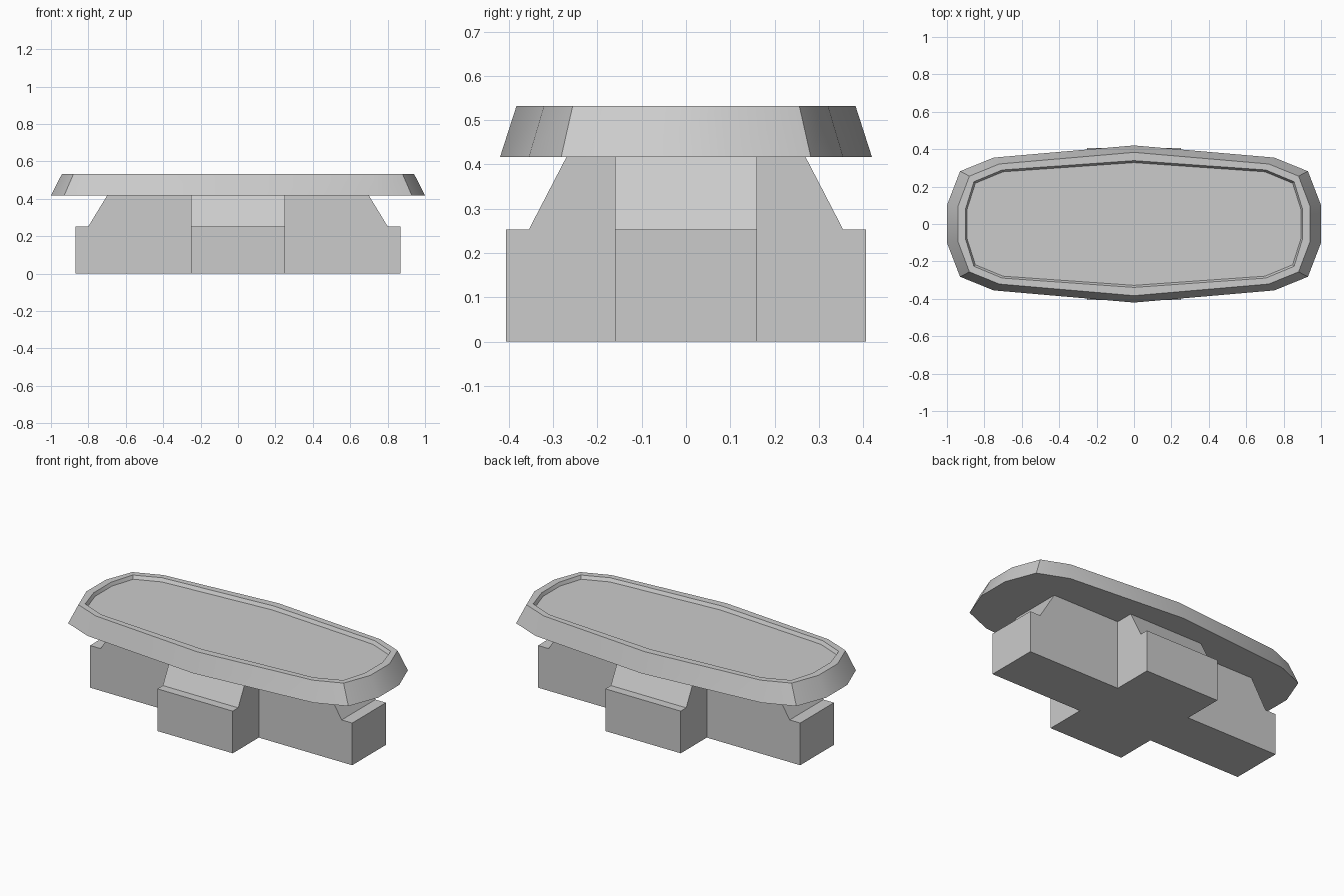
import bpy, bmesh
from mathutils import Vector

if "Cube" in bpy.data.objects:
    bpy.data.objects.remove(bpy.data.objects["Cube"])


def make_object(name, bm):
    bmesh.ops.recalc_face_normals(bm, faces=bm.faces)
    mesh = bpy.data.meshes.new(name)
    bm.to_mesh(mesh)
    bm.free()
    obj = bpy.data.objects.new(name, mesh)
    bpy.context.collection.objects.link(obj)
    return obj


def outline(quarter):
    """Mirror a quarter outline (end to side middle) into a full loop."""
    half = quarter + [(-x, y) for x, y in reversed(quarter[:-1])]
    return half + [(x, -y) for x, y in reversed(half)]


def stacked_rings(name, rings):
    bm = bmesh.new()
    loops = [[bm.verts.new((x, y, z)) for x, y in outline(q)] for z, q in rings]
    for a, b in zip(loops, loops[1:]):
        for i in range(len(a)):
            j = (i + 1) % len(a)
            bm.faces.new((a[i], a[j], b[j], b[i]))
    bm.faces.new(loops[0][::-1])
    bm.faces.new(loops[-1])
    return make_object(name, bm)


def stepped_bar(name, foot, shoulder, top, half_width, along_y=False):
    """Extrude a stepped, tapering profile across the bar's width."""
    right = [(foot, 0), (foot, 0.253), (shoulder, 0.253), (top, 0.417)]
    profile = right + [(-u, z) for u, z in reversed(right)]
    bm = bmesh.new()
    pts = [(half_width, u, z) if along_y else (u, -half_width, z) for u, z in profile]
    face = bm.faces.new([bm.verts.new(p) for p in pts])
    ext = bmesh.ops.extrude_face_region(bm, geom=[face])
    move = Vector((-2 * half_width, 0, 0)) if along_y else Vector((0, 2 * half_width, 0))
    bmesh.ops.translate(bm, vec=move,
                        verts=[v for v in ext["geom"] if isinstance(v, bmesh.types.BMVert)])
    return make_object(name, bm)


# Cross-shaped base: two stepped bars merged into one solid
base = stepped_bar("cross_base", 0.87, 0.80, 0.70, 0.16)
cross_bar = stepped_bar("cross_bar_helper", 0.407, 0.355, 0.27, 0.25, along_y=True)
cross_bar.hide_render = True
union = base.modifiers.new("union", "BOOLEAN")
union.operation = "UNION"
union.solver = "EXACT"
union.object = cross_bar
bpy.context.view_layer.objects.active = base
base.select_set(True)
bpy.ops.object.modifier_apply(modifier="union")
bpy.data.objects.remove(cross_bar)
base.select_set(False)

# Table top: sloped edge, flat rim and shallow recess
table_top = stacked_rings("table_top", [
    (0.417, [(1.0, 0.10), (0.93, 0.282), (0.75, 0.355), (0, 0.42)]),
    (0.532, [(0.942, 0.092), (0.88, 0.256), (0.72, 0.321), (0, 0.383)]),
    (0.532, [(0.90, 0.083), (0.856, 0.226), (0.705, 0.289), (0, 0.339)]),
    (0.512, [(0.892, 0.08), (0.848, 0.218), (0.70, 0.279), (0, 0.328)]),
])
table_top.select_set(True)
bpy.context.view_layer.objects.active = table_top
bpy.ops.object.shade_smooth_by_angle(angle=0.5)
